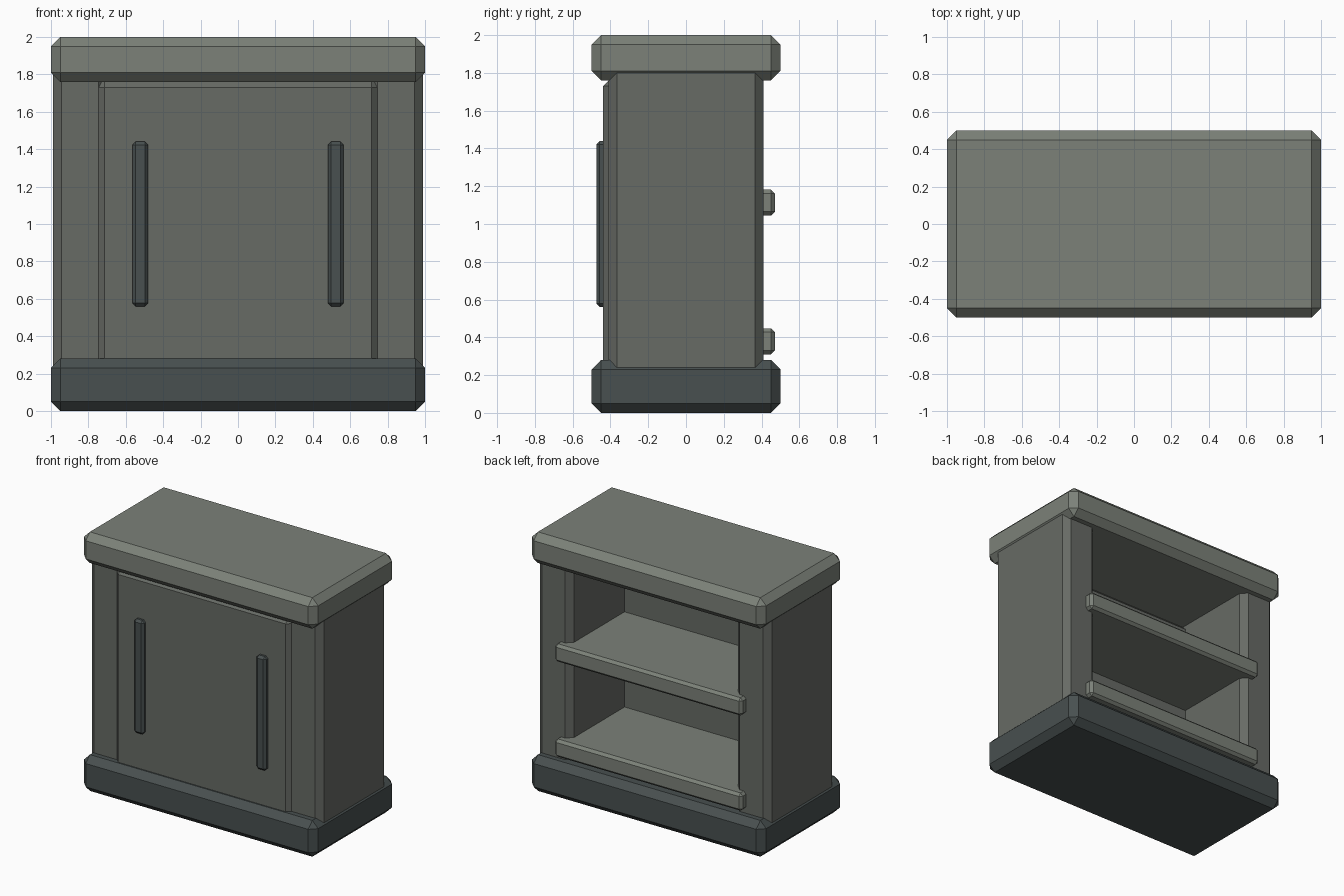
import bpy
import bmesh

if "Cube" in bpy.data.objects:
    bpy.data.objects.remove(bpy.data.objects["Cube"])


def material(name, rgb):
    m = bpy.data.materials.new(name)
    m.diffuse_color = (*rgb, 1)
    m.use_nodes = True
    m.node_tree.nodes["Principled BSDF"].inputs["Base Color"].default_value = m.diffuse_color
    return m


pale = material("pale_grey", (0.20, 0.22, 0.19))
mid = material("mid_grey", (0.135, 0.145, 0.13))
dark = material("dark_grey", (0.065, 0.08, 0.08))


def chamfered_box(name, x, y, z, chamfer, mat):
    """Box spanning the given (min, max) ranges, with every edge chamfered."""
    bm = bmesh.new()
    bmesh.ops.create_cube(bm, size=1)
    for v in bm.verts:
        v.co = [r[0] + (c + 0.5) * (r[1] - r[0]) for c, r in zip(v.co, (x, y, z))]
    bmesh.ops.bevel(bm, geom=bm.edges[:], offset=chamfer, offset_type='OFFSET',
                    segments=1, affect='EDGES', profile=0.5)
    mesh = bpy.data.meshes.new(name)
    bm.to_mesh(mesh)
    bm.free()
    mesh.materials.append(mat)
    obj = bpy.data.objects.new(name, mesh)
    bpy.context.collection.objects.link(obj)
    return obj


# Plinth and counter slabs
chamfered_box("base", (-1, 1), (-0.5, 0.5), (0, 0.28), 0.05, dark)
chamfered_box("counter_top", (-1, 1), (-0.5, 0.5), (1.76, 2), 0.05, pale)

# Front panel, which also closes the shelf compartment
chamfered_box("front_panel", (-0.765, 0.765), (-0.44, -0.25), (0.14, 1.78), 0.05, mid)

# Side walls and front trim strips, one per side
for side, s in (("left", -1), ("right", 1)):
    chamfered_box(side + "_wall", sorted((s * 0.70, s * 0.99)), (-0.41, 0.41),
                  (0.14, 1.88), 0.045, mid)
    chamfered_box(side + "_trim_strip", sorted((s * 0.48, s * 0.565)), (-0.475, -0.40),
                  (0.56, 1.44), 0.018, dark)

# Shelves, open at the back, with ends overlapping the walls
for name, z in (("lower_shelf", 0.31), ("upper_shelf", 1.045)):
    chamfered_box(name, (-0.8, 0.8), (-0.30, 0.47), (z, z + 0.137), 0.02, pale)
